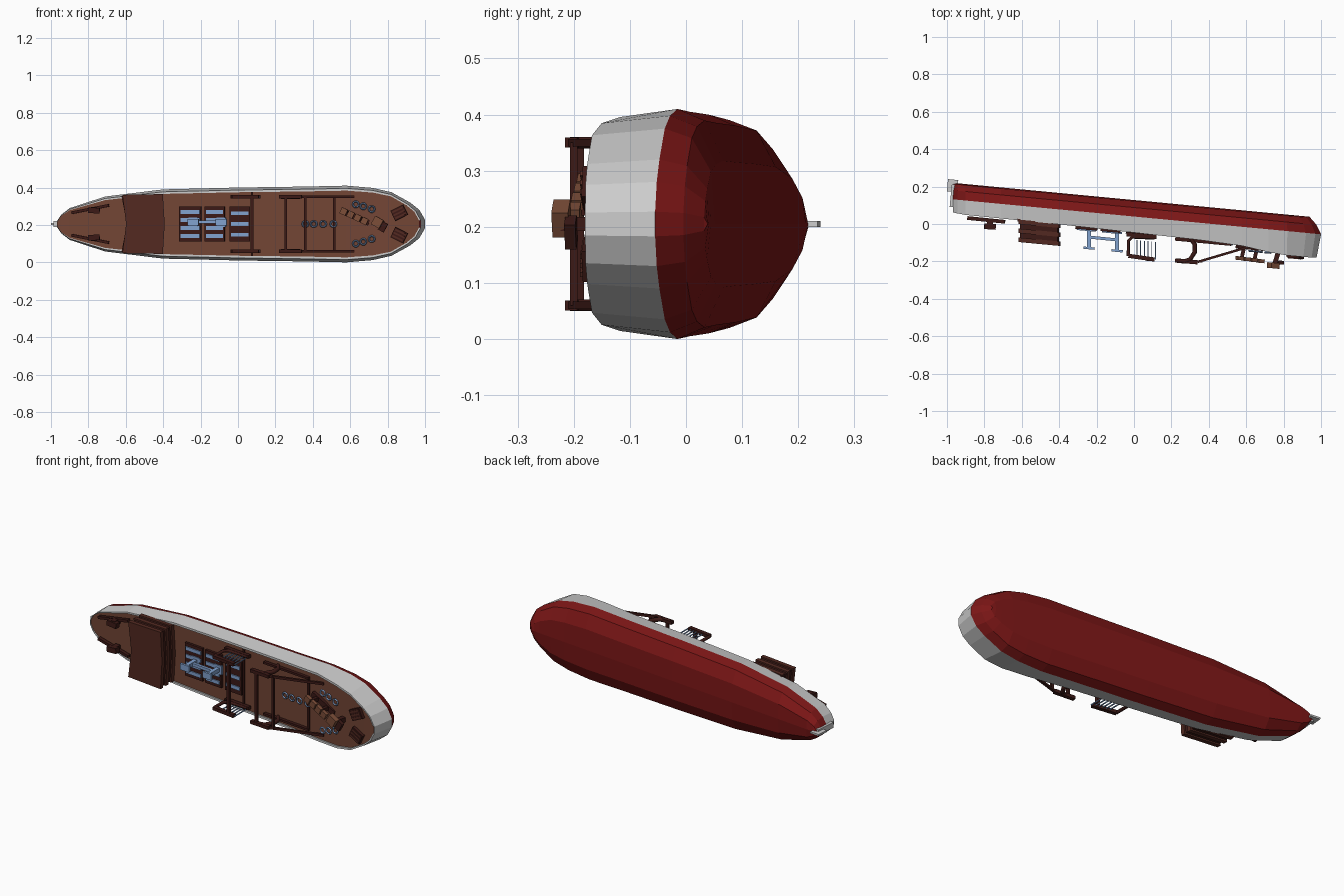
import bpy, bmesh, math
from mathutils import Vector, Matrix

if "Cube" in bpy.data.objects:
    bpy.data.objects.remove(bpy.data.objects["Cube"])

MID, SLOPE = 0.205, 0.095          # centre plane height, hull slant in plan
TILT = -math.atan(SLOPE)
COL = {"red": (.2, .008, .008), "deck": (.17, .06, .035), "dark": (.045, .01, .008),
       "cabin": (.085, .022, .015), "wood": (.2, .075, .04), "blue": (.22, .36, .62)}
MATS = {}
for k, c in COL.items():
    MATS[k] = bpy.data.materials.new(k)
    MATS[k].diffuse_color = (*c, 1)


def add(name, bm, mat=None):
    bmesh.ops.recalc_face_normals(bm, faces=bm.faces)
    me = bpy.data.meshes.new(name)
    bm.to_mesh(me)
    bm.free()
    ob = bpy.data.objects.new(name, me)
    bpy.context.collection.objects.link(ob)
    if mat:
        me.materials.append(MATS[mat])
    return ob


def box(name, c, size, mat, rz=TILT, ry=0):
    bm = bmesh.new()
    m = (Matrix.Translation(c) @ Matrix.Rotation(rz, 4, 'Z') @ Matrix.Rotation(ry, 4, 'Y')
         @ Matrix.Diagonal((*size, 1)))
    bmesh.ops.create_cube(bm, size=1, matrix=m)
    return add(name, bm, mat)


def bar(name, p, q, w, mat, h=None):
    p, q = Vector(p), Vector(q)
    d = q - p
    bm = bmesh.new()
    m = (Matrix.Translation((p + q) / 2) @ d.to_track_quat('Z', 'Y').to_matrix().to_4x4()
         @ Matrix.Diagonal((w, h or w, d.length, 1)))
    bmesh.ops.create_cube(bm, size=1, matrix=m)
    return add(name, bm, mat)


def path(name, pts, w, mat):
    cu = bpy.data.curves.new(name, 'CURVE')
    cu.dimensions = '3D'
    cu.bevel_depth, cu.bevel_resolution, cu.use_fill_caps = w, 1, True
    sp = cu.splines.new('POLY')
    sp.points.add(len(pts) - 1)
    for a, b in zip(sp.points, pts):
        a.co = (*b, 1)
    ob = bpy.data.objects.new(name, cu)
    bpy.context.collection.objects.link(ob)
    cu.materials.append(MATS[mat])


def prism(name, prof, y0, y1, mat):
    # x/z profile extruded along y, following the slant of the hull
    bm = bmesh.new()
    a, b = [[bm.verts.new((x, y - SLOPE * x, z)) for x, z in prof] for y in (y0, y1)]
    n = len(prof)
    bm.faces.new(a)
    bm.faces.new(b[::-1])
    for i in range(n):
        bm.faces.new((a[i], a[(i + 1) % n], b[(i + 1) % n], b[i]))
    return add(name, bm, mat)


# hull stations: x, half beam, rail height
ST = [(-.97, .012, -.03), (-.945, .05, -.033), (-.9, .085, -.037), (-.71, .147, -.038),
      (-.4, .185, -.04), (0, .195, -.046), (.35, .2, -.052), (.58, .205, -.062),
      (.72, .193, -.082), (.82, .17, -.09), (.92, .115, -.09), (.97, .075, -.089), (1, .022, -.087)]
# rows: beam factor, height (None = rail), bow pull-back
RAIL_IN, RAIL, WALE = (.87, None, .84), (.93, None, .88), (1, .04, 1)
BILGE, FLOOR, KEEL = (.9, .088, .88), (.55, .122, .72), (0, .128, .7)


def pt(st, row, s, drop=0):
    x, b, r = st
    f, y, k = row
    if x > .8:
        x = .8 + (x - .8) * k
    if x < -.95:
        x = -.95 + (x + .95) * k
    return x, (r if y is None else y) - SLOPE * x + drop, MID + s * b * f


def skin(name, rows, mat=None):
    # rows: list of (row, side, drop) lofted along all stations, ends capped
    bm = bmesh.new()
    g = [[bm.verts.new(pt(s, *r)) for r in rows] for s in ST]
    for a, b in zip(g, g[1:]):
        for i in range(len(rows) - 1):
            bm.faces.new((a[i], a[i + 1], b[i + 1], b[i]))
    if len(rows) > 2:
        bm.faces.new(g[0])
        bm.faces.new(g[-1])
    bmesh.ops.triangulate(bm, faces=[f for f in bm.faces if len(f.verts) > 4])
    return add(name, bm, mat)


skin("lower_hull", [(WALE, 1, 0), (BILGE, 1, 0), (FLOOR, 1, 0), (KEEL, 1, 0),
                    (FLOOR, -1, 0), (BILGE, -1, 0), (WALE, -1, 0)], "red")
DECK = (.9, None, .85)
skin("deck", [(DECK, 1, .008), (DECK, -1, .008)], "deck")
for s in (1, -1):
    skin("upper_hull", [(WALE, s, 0), (RAIL, s, 0), (RAIL_IN, s, 0), (RAIL_IN, s, .012)])
# bow and stern closing plates
for st in (ST[0], ST[-1]):
    bm = bmesh.new()
    bm.faces.new([bm.verts.new(pt(st, r, s)) for r, s in
                  ((WALE, 1), (RAIL, 1), (RAIL, -1), (WALE, -1))])
    add("end_plate", bm)
box("stern_post", (-.97, .205, MID), (.055, .065, .01), None, TILT)
box("rudder_heel", (-.965, .15, MID), (.03, .12, .03), None, TILT)

# deckhouse from stacked chevron slabs
for i in range(5):
    e = .008 if i % 2 == 0 else 0
    y = -.035 - i * .024
    prism("deckhouse_slab", [(-.61 - e, MID + .148 + e), (-.41 + e, MID + .152 + e),
                             (-.4 + e, MID), (-.41 + e, MID - .152 - e),
                             (-.61 - e, MID - .148 - e), (-.59 - e, MID)], y, y - .024,
          "dark" if i % 2 else "cabin")
for s in (1, -1):
    bar("poop_beam", (-.615, .02, MID + s * .15), (-.585, .017, MID), .015, "dark")

# stern cleats
for s in (1, -1):
    bar("cleat_rail", (-.89, .032, MID + s * .06), (-.69, .012, MID + s * .1), .02, "dark", .015)
    bar("cleat_post", (-.77, .03, MID + s * .075), (-.77, -.02, MID + s * .075), .03, "dark")
    bar("cleat_head", (-.8, -.012, MID + s * .075), (-.74, -.016, MID + s * .07), .03, "dark")

# hatch gratings
for x0, x1, n in ((-.31, -.2, 4), (-.175, -.075, 4), (-.04, .06, 3)):
    xc = (x0 + x1) / 2
    yc = -.048 - SLOPE * xc
    box("hatch_frame", (xc, yc, MID), (x1 - x0 + .008, .014, .185), "dark")
    for i in range(n):
        z = MID + (i - (n - 1) / 2) * (.15 / n) * 1.15
        box("hatch_bar", (xc, yc - .008, z), (x1 - x0 - .008, .01, .02), "blue")
# pump stand
for x in (-.24, -.09):
    y = -.04 - SLOPE * x
    bar("pump_post", (x, y, MID + .01), (x, y - .11, MID + .01), .022, "blue")
    box("pump_top", (x, y - .112, MID + .01), (.06, .012, .035), "blue")
    box("pump_foot", (x, y - .015, MID + .01), (.05, .012, .05), "blue")
bar("pump_link", (-.24, -.07, MID + .01), (-.09, -.085, MID + .01), .016, "blue")

# gallows with side ladders
for s in (1, -1):
    z = MID + s * .145
    path("gallows_side", [(-.03, -.17, z), (-.03, -.09, z), (-.01, -.07, z), (.11, -.075, z)],
         .009, "dark")
    bar("gallows_foot", (-.03, -.17, z), (.11, -.19, z), .022, "dark", .018)
    bar("gallows_deck_rail", (-.04, -.055, z), (.12, -.07, z), .022, "dark", .018)
    for i in range(6):
        x = .015 + i * .02
        bar("ladder_rung", (x, -.085 - SLOPE * x, z), (x, -.18 - SLOPE * x, z), .005, "blue")
bar("gallows_beam", (.075, -.19, MID - .145), (.075, -.19, MID + .145), .016, "dark")
bar("deck_beam", (.075, -.055, MID - .17), (.075, -.055, MID + .17), .01, "dark")

# curved davits with struts to the bow
for s in (1, -1):
    z = MID + s * .145
    path("davit", [(.3, -.07, z), (.325, -.11, z), (.325, -.15, z), (.3, -.19, z),
                   (.27, -.2, z), (.23, -.195, z)], .012, "dark")
    bar("davit_rail", (.22, -.08, z), (.52, -.108, z), .018, "dark", .012)
    bar("davit_head", (.22, -.195, z), (.34, -.205, z), .022, "dark", .018)
    bar("davit_strut", (.34, -.203, z), (.62, -.12, z), .013, "dark")
for x in (.255, .36):
    bar("davit_crossbar", (x, -.2, MID - .145), (x, -.2, MID + .145), .014, "dark")
bar("deck_beam", (.515, -.105, MID - .15), (.515, -.105, MID + .15), .012, "dark")

# mooring rings
spots = [(x, MID) for x in (.36, .405, .455, .51)]
for s in (1, -1):
    spots += [(.63, MID + s * .105), (.67, MID + s * .095), (.715, MID + s * .08)]
for x, z in spots:
    bpy.ops.mesh.primitive_torus_add(major_segments=10, minor_segments=4, major_radius=.016,
                                     minor_radius=.005, rotation=(math.pi / 2, 0, TILT),
                                     location=(x, -.06 - SLOPE * x - .025 * (x > .55), z))
    ob = bpy.context.object
    ob.name = "mooring_ring"
    ob.data.materials.append(MATS["blue"])

# windlass benches on the foredeck
for i in range(4):
    x, z = .565 + i * .037, .272 - i * .017
    box("bench_slat", (x, -.183 - i * .005, z), (.034, .02, .035), "wood", TILT, .43)
for x, z in ((.59, .262), (.66, .23)):
    bar("bench_leg", (x, -.12, z), (x - .015, -.185, z), .02, "dark")
bar("bench_base", (.55, -.12, .277), (.7, -.135, .21), .02, "dark", .03)
box("seat_top", (.745, -.222, MID + .01), (.05, .03, .05), "wood", TILT, .5)
box("seat_end", (.775, -.205, MID - .015), (.035, .02, .05), "dark", TILT, .5)
bar("seat_leg", (.77, -.155, MID), (.75, -.22, MID), .025, "dark")

# bow hatches
for s in (1, -1):
    x, z = .862, MID + s * .06
    box("bow_hatch", (x, -.172, z), (.075, .02, .06), "dark", TILT, -s * .45 + math.pi * (s < 0))
    for i in (-1, 0, 1):
        o = Matrix.Rotation(-s * .45, 3, 'Y') @ Vector((0, 0, i * .018))
        box("bow_hatch_slat", (x + o.x, -.18, z + o.z), (.065, .012, .009), "cabin", TILT, -s * .45)

for m in bpy.data.materials:
    if m.users and not m.is_grease_pencil:
        m.use_nodes = True
        m.node_tree.nodes["Principled BSDF"].inputs["Base Color"].default_value = m.diffuse_color
